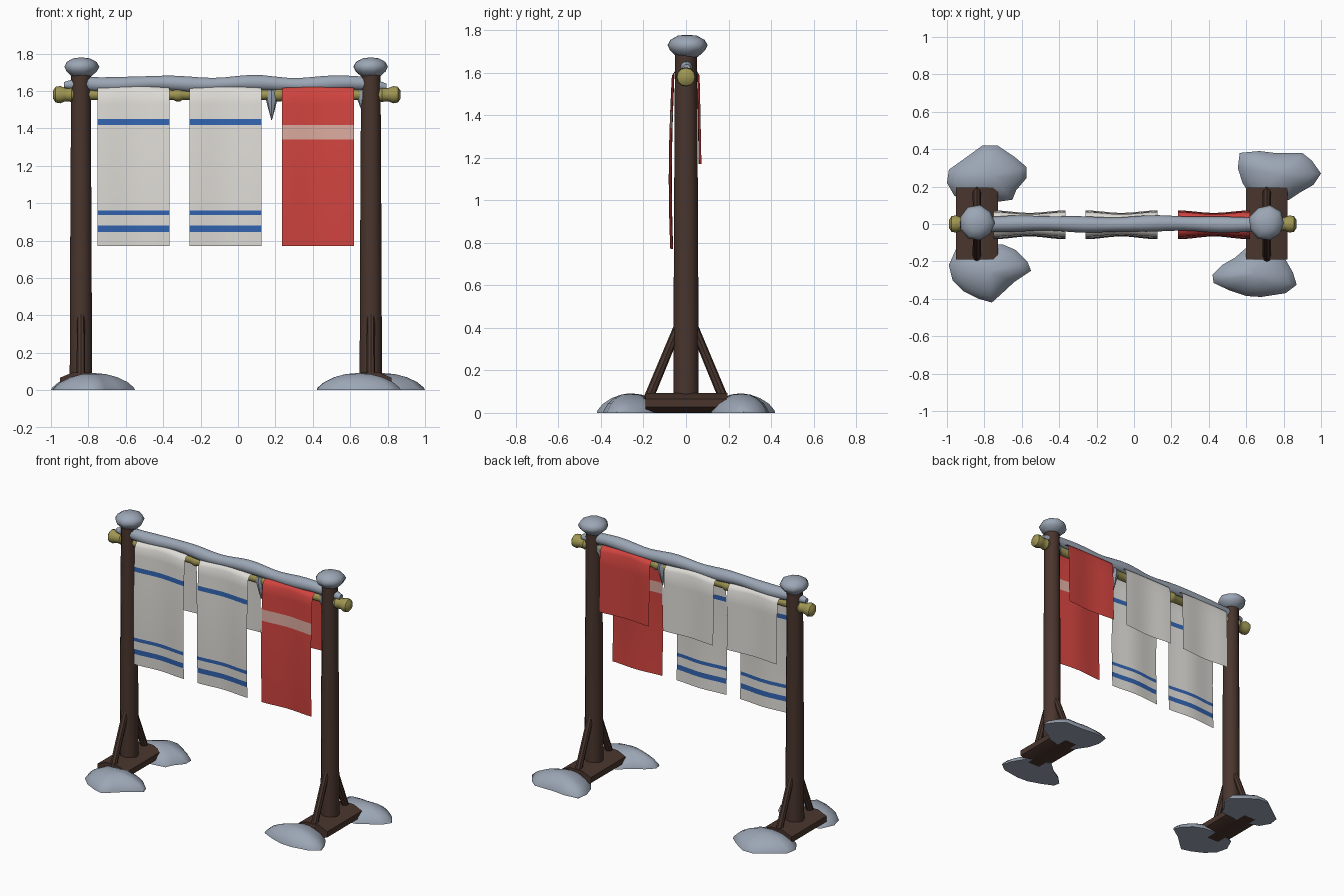
import bpy, bmesh, math, random
from mathutils import Vector

if "Cube" in bpy.data.objects:
    bpy.data.objects.remove(bpy.data.objects["Cube"])

random.seed(4)


def mat(name, r, g, b):
    m = bpy.data.materials.new(name)
    m.diffuse_color = (r, g, b, 1)
    m.use_nodes = True
    m.node_tree.nodes["Principled BSDF"].inputs["Base Color"].default_value = m.diffuse_color
    return m


WOOD = mat("dark wood", 0.068, 0.036, 0.027)
SNOW = mat("snow", 0.33, 0.38, 0.46)
BAMBOO = mat("bamboo", 0.35, 0.305, 0.085)
WHITE = mat("white cloth", 0.74, 0.72, 0.68)
BLUE = mat("blue stripe", 0.032, 0.127, 0.44)
RED = mat("red cloth", 0.64, 0.058, 0.05)
PINK = mat("pale stripe", 0.70, 0.40, 0.34)


def finish(name, bm, mats, angle=40, recalc=True):
    if recalc:
        bmesh.ops.recalc_face_normals(bm, faces=bm.faces)
    me = bpy.data.meshes.new(name)
    bm.to_mesh(me)
    bm.free()
    for m in mats:
        me.materials.append(m)
    ob = bpy.data.objects.new(name, me)
    bpy.context.collection.objects.link(ob)
    bpy.ops.object.select_all(action='DESELECT')
    ob.select_set(True)
    bpy.context.view_layer.objects.active = ob
    bpy.ops.object.shade_smooth_by_angle(angle=math.radians(angle))
    return ob


def tube(name, path, material, sides=10, squash=1.0, jitter=0.0, turn=0.0, angle=40):
    """Capped rings along a path of (x, y, z, radius)."""
    bm = bmesh.new()
    d = (Vector(path[-1][:3]) - Vector(path[0][:3])).normalized()
    u = Vector((0, 1, 0)) if abs(d.x) > 0.9 else Vector((1, 0, 0))
    v = d.cross(u).normalized()
    wob = [1 + random.uniform(-jitter, jitter) for _ in range(sides)]
    rings = []
    for x, y, z, r in path:
        ring = []
        for i in range(sides):
            a = math.tau * i / sides + turn
            ring.append(bm.verts.new(Vector((x, y, z)) + wob[i] * r * (
                math.cos(a) * u + squash * math.sin(a) * v)))
        rings.append(ring)
    for a, b in zip(rings, rings[1:]):
        for i in range(sides):
            j = (i + 1) % sides
            bm.faces.new((a[i], a[j], b[j], b[i]))
    bm.faces.new(rings[0])
    bm.faces.new(rings[-1])
    return finish(name, bm, [material], angle)


# Posts with feet, braces and snow caps
for side, px in (("left", -0.84), ("right", 0.71)):
    tube(side + "_post", [(px, 0, 0.02, 0.06), (px, 0, 0.8, 0.057), (px, 0, 1.69, 0.052)], WOOD, 12)
    k = 1 / math.cos(math.pi / 8)
    tube(side + "_foot", [(px, -0.19, 0.047, 0.112 * k), (px, 0.195, 0.047, 0.112 * k)],
         WOOD, 8, squash=0.42, turn=math.pi / 8, angle=30)
    for end, s in (("front", -1), ("back", 1)):
        tube(f"{side}_{end}_brace", [(px, s * 0.18, 0.06, 0.023), (px, s * 0.035, 0.41, 0.021)], WOOD, 8)
    cap = [(0.05, 1.675), (0.082, 1.705), (0.094, 1.73), (0.08, 1.755), (0.045, 1.774), (0.012, 1.778)]
    tube(side + "_snow_cap", [(px, 0.005, z, r) for r, z in cap], SNOW, 9, jitter=0.06, angle=60)

# Bamboo rod with end knobs and node rings
prof = [(-0.99, 0.02), (-0.975, 0.042), (-0.95, 0.046), (-0.925, 0.036), (-0.905, 0.036),
        (-0.89, 0.04), (-0.87, 0.03)]
for n in (-0.6, -0.32, -0.05, 0.22, 0.5):
    prof += [(n - 0.025, 0.028), (n - 0.01, 0.036), (n + 0.01, 0.036), (n + 0.025, 0.028)]
prof += [(-0.12 - x, r) for x, r in prof[6::-1]]
tube("bamboo_rod", [(x, 0, 1.58, r) for x, r in prof], BAMBOO, 12)

# Snow lying along the rod
path = []
for i in range(27):
    t = i / 26
    x = -0.93 + 1.725 * t
    e = min(t, 1 - t)
    r = 0.041 * min(1, 0.4 + e * 12) + 0.003 * math.sin(x * 17)
    z = 1.638 + 0.006 * math.sin(x * 12.5 + 0.6) - 0.012 * max(0, 1 - e * 14)
    path.append((x, 0.004 * math.sin(x * 9), z, r))
tube("rod_snow", path, SNOW, 10, angle=60)

# Icicles
for i, (x, top, tip, r) in enumerate(((0.18, 1.575, 1.445, 0.036), (0.665, 1.575, 1.49, 0.034))):
    tube(f"icicle_{i + 1}", [(x, 0, top + 0.03, r * 0.8), (x, 0, top, r),
                             (x, 0, (top + tip) / 2, r * 0.55), (x, 0, tip, 0.002)], SNOW, 8)

# Snow drifts: flat-bottomed domes over irregular outlines
DRIFTS = {
    "front_left_drift": ((-.99, -.22), (-.97, -.30), (-.91, -.36), (-.83, -.40), (-.76, -.42),
                         (-.71, -.375), (-.64, -.31), (-.55, -.25), (-.57, -.20), (-.63, -.14),
                         (-.70, -.11), (-.85, -.10), (-.95, -.13)),
    "back_left_drift": ((-1.0, .22), (-.99, .29), (-.92, .34), (-.81, .42), (-.73, .42),
                        (-.64, .36), (-.575, .305), (-.575, .245), (-.63, .18), (-.65, .13),
                        (-.72, .12), (-.85, .11), (-.96, .15)),
    "front_right_drift": ((.42, -.27), (.425, -.315), (.51, -.355), (.60, -.385), (.68, -.39),
                          (.81, -.37), (.87, -.325), (.85, -.26), (.81, -.19), (.73, -.12),
                          (.62, -.11), (.54, -.18), (.47, -.22)),
    "back_right_drift": ((.555, .30), (.565, .38), (.67, .39), (.75, .38), (.90, .38),
                         (.95, .34), (1.0, .27), (.96, .21), (.89, .17), (.83, .13),
                         (.72, .11), (.64, .13), (.58, .22)),
}
for name, pts in DRIFTS.items():
    bm = bmesh.new()
    n = len(pts)
    cx = sum(p[0] for p in pts) / n
    cy = sum(p[1] for p in pts) / n
    rings = []
    for s, z in ((1, 0), (0.97, 0.014), (0.82, 0.043), (0.58, 0.069), (0.3, 0.086)):
        rings.append([bm.verts.new((cx + (x - cx) * s, cy + (y - cy) * s, z)) for x, y in pts])
    top = bm.verts.new((cx, cy, 0.092))
    for a, b in zip(rings, rings[1:]):
        for i in range(n):
            j = (i + 1) % n
            bm.faces.new((a[i], a[j], b[j], b[i]))
    for i in range(n):
        bm.faces.new((rings[-1][i], rings[-1][(i + 1) % n], top))
    bm.faces.new(rings[0])
    finish(name, bm, [SNOW], 60)

# Towels draped over the rod, striped by height on the front flap
FRONT = (0.77, 0.845, 0.88, 0.936, 0.96, 1.1, 1.25, 1.34, 1.418, 1.45, 1.53, 1.59)
ROWS = [(-0.06 - 0.014 * math.sin(math.pi * (1.6 - z) / 1.0), z) for z in FRONT]
ROWS += [(-0.045, 1.615), (-0.022, 1.622), (0, 1.624), (0.022, 1.622), (0.045, 1.615), (0.058, 1.59),
         (0.06, 1.5), (0.062, 1.4), (0.064, 1.28), (0.066, 1.17)]
BLUES = ((0.845, 0.88), (0.936, 0.96), (1.418, 1.45))
PALE = ((1.34, 1.418),)
COLS = 10
for name, x0, mats, bands in (("left_towel", -0.75, (WHITE, BLUE), BLUES),
                              ("middle_towel", -0.26, (WHITE, BLUE), BLUES),
                              ("right_towel", 0.235, (RED, PINK), PALE)):
    bm = bmesh.new()
    grid = []
    for y, z in ROWS:
        row = []
        for i in range(COLS + 1):
            t = i / COLS
            ripple = 1 + 0.1 * math.cos(t * math.pi * 2)
            lift = 0.005 * math.sin(t * 5 - 1) if z > 1.55 else 0
            row.append(bm.verts.new((x0 + 0.385 * t, y * ripple, z + lift)))
        grid.append(row)
    for a, b in zip(grid, grid[1:]):
        for i in range(COLS):
            f = bm.faces.new((a[i], a[i + 1], b[i + 1], b[i]))
            c = f.calc_center_median()
            f.material_index = int(c.y < 0 and any(lo < c.z < hi for lo, hi in bands))
    finish(name, bm, mats, 60, recalc=False)
